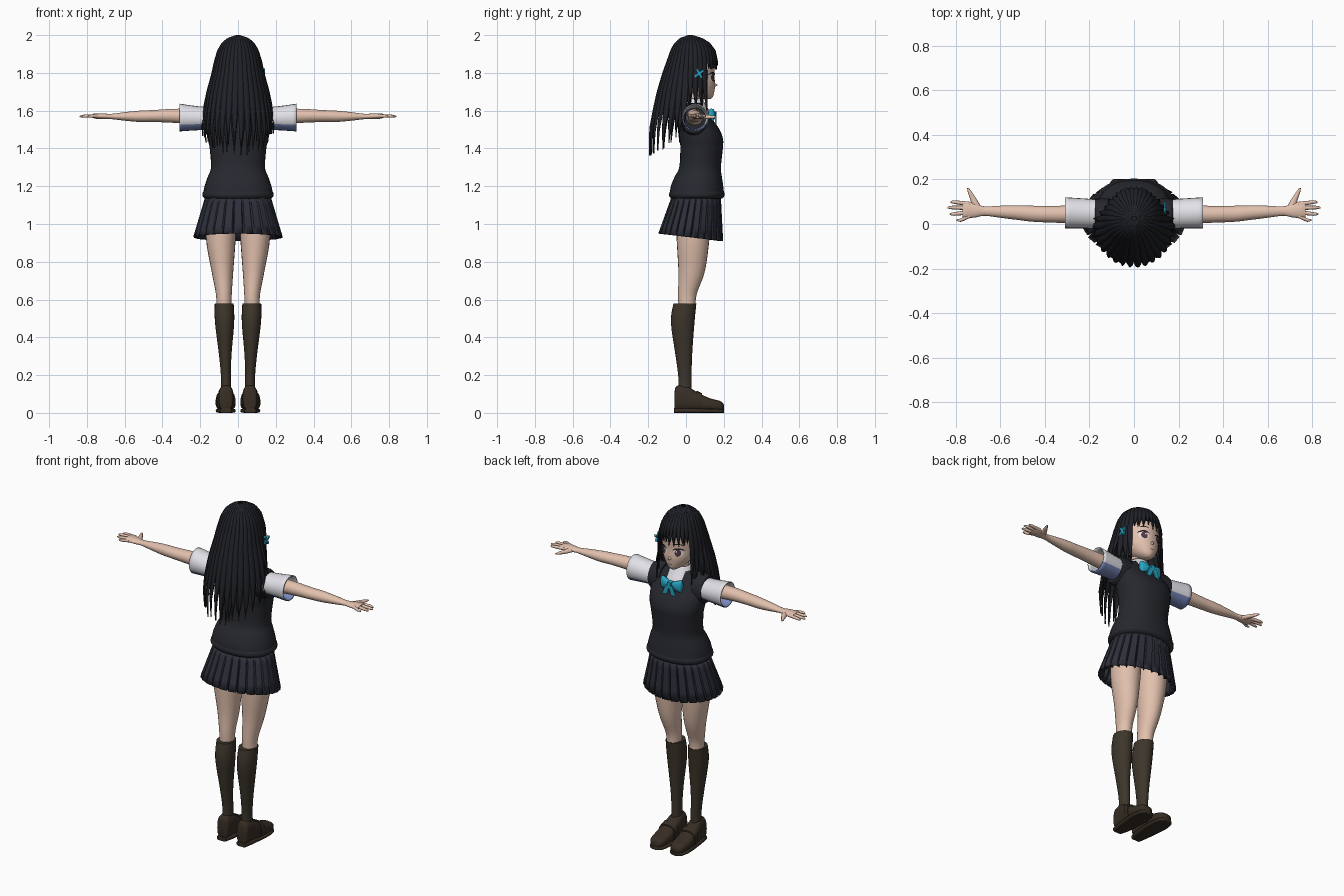
import bpy, bmesh, math, random
from mathutils import Vector, Matrix
from mathutils.bvhtree import BVHTree

random.seed(4)
cube = bpy.data.objects.get("Cube")
if cube:
    bpy.data.objects.remove(cube)


def material(name, *rgb):
    m = bpy.data.materials.new(name)
    m.use_nodes = True
    m.diffuse_color = (*rgb, 1)
    bsdf = next(n for n in m.node_tree.nodes if n.type == 'BSDF_PRINCIPLED')
    bsdf.inputs["Base Color"].default_value = (*rgb, 1)
    return m


SKIN = material("skin", .76, .53, .42)
HAIR = material("black_hair", .014, .015, .02)
VEST = material("charcoal_knit", .02, .021, .027)
SKIRT = material("navy_skirt", .027, .029, .042)
SOCK = material("brown_sock", .046, .036, .024)
SHOE = material("dark_leather", .038, .027, .018)
WHITE = material("white_cloth", .76, .75, .8)
SHADE = material("blue_cloth", .19, .25, .5)
TEAL = material("teal_ribbon", .02, .38, .56)
EYE = material("eye_brown", .09, .035, .05)


def finish(name, bm, mats, mirror=False, thick=0, angle=50, rule=None):
    """Turn a bmesh into an object with shading, materials and modifiers."""
    bmesh.ops.recalc_face_normals(bm, faces=bm.faces)
    for f in bm.faces:
        f.smooth = True
        if rule and rule(f.calc_center_median(), f.normal):
            f.material_index = 1
    me = bpy.data.meshes.new(name)
    bm.to_mesh(me)
    bm.free()
    for m in mats:
        me.materials.append(m)
    me.set_sharp_from_angle(angle=math.radians(angle))
    ob = bpy.data.objects.new(name, me)
    bpy.context.collection.objects.link(ob)
    if thick:
        ob.modifiers.new("thickness", 'SOLIDIFY').thickness = thick
    if mirror:
        ob.modifiers.new("mirror", 'MIRROR')
    return ob


def spline(rows, steps):
    """Smoothly interpolate between cross-sections."""
    out = []
    for i in range(len(rows) - 1):
        p, q, r, s = (rows[max(i - 1, 0)], rows[i], rows[i + 1], rows[min(i + 2, len(rows) - 1)])
        for k in range(steps):
            t = k / steps
            out.append([b + t * ((c - a) / 2 + t * (a - 2.5 * b + 2 * c - d / 2
                        + t * (1.5 * (b - c) + (d - a) / 2))) for a, b, c, d in zip(p, q, r, s)])
    return out + [rows[-1]]


def loft(name, axis, rows, *mats, n=24, power=1, steps=4, caps=True, **kw):
    """Rows are (position on axis, low a, high a, low b, high b)."""
    bm = bmesh.new()
    rings = []
    for t, a0, a1, b0, b1 in spline(rows, steps):
        ring = []
        for i in range(n):
            c, s = math.cos(math.tau * i / n), math.sin(math.tau * i / n)
            a = (a0 + a1) / 2 + (a1 - a0) / 2 * math.copysign(abs(c) ** power, c)
            b = (b0 + b1) / 2 + (b1 - b0) / 2 * math.copysign(abs(s) ** power, s)
            ring.append(bm.verts.new({'x': (t, a, b), 'y': (a, t, b), 'z': (a, b, t)}[axis]))
        rings.append(ring)
    for lo, hi in zip(rings, rings[1:]):
        for i in range(n):
            j = (i + 1) % n
            bm.faces.new((lo[i], lo[j], hi[j], hi[i]))
    if caps:
        bm.faces.new(rings[0])
        bm.faces.new(rings[-1])
    return finish(name, bm, mats, **kw)


def centred(rows):
    return [(z, -h, h, b0, b1) for z, h, b0, b1 in rows]


def box(name, place, size, mat, rot=0, axis='Y', **kw):
    bm = bmesh.new()
    m = Matrix.Translation(place) @ Matrix.Rotation(math.radians(rot), 4, axis) @ Matrix.Diagonal((*size, 1))
    bmesh.ops.create_cube(bm, size=1, matrix=m)
    return finish(name, bm, [mat], angle=30, **kw)


# Legs, socks and shoes
loft("legs", 'z', [(.56, .035, .115, -.04, .05), (.63, .033, .117, -.042, .057), (.75, .025, .14, -.04, .1),
                   (.93, .012, .17, -.05, .125), (1.14, .005, .165, -.055, .14)], SKIN, mirror=True)
loft("socks", 'z', [(.08, .035, .095, -.045, .03), (.18, .037, .09, -.04, .03), (.3, .035, .1, -.055, .032),
                    (.48, .02, .122, -.08, .045), (.58, .023, .123, -.066, .055)], SOCK, mirror=True)
loft("shoes", 'y', [(-.062, .045, .085, .02, .09), (-.052, .028, .1, .01, .14), (0, .023, .105, .01, .145),
                    (.05, .02, .112, .01, .115), (.12, .016, .116, .01, .08), (.18, .025, .108, .01, .063),
                    (.2, .045, .09, .015, .045)], SHOE, power=.75, mirror=True)
loft("soles", 'y', [(-.064, .035, .095, 0, .025), (0, .02, .106, 0, .025), (.12, .013, .118, 0, .022),
                    (.185, .024, .108, 0, .02), (.202, .045, .09, 0, .02)], SHOE, power=.5, mirror=True)
loft("shoe_straps", 'y', [(.055, .014, .117, .01, .118), (.085, .012, .119, .01, .104)],
     SHOE, power=.75, steps=1, mirror=True)

# Pleated skirt
bm = bmesh.new()
PLEATS = 26
rings = []
for k in range(5):
    t = k / 4
    ring = []
    for i in range(PLEATS * 3):
        a = math.tau * (i // 3 + (0, .12, .9)[i % 3]) / PLEATS
        r = 1 - (.09 * t + .02) * (i % 3 == 0) + .015 * t * (i % 3 == 1)
        y = .055 - .03 * t + (.13 + .04 * t) * r * math.sin(a)
        z = 1.15 - t * (.22 + .02 * math.sin(a))
        ring.append(bm.verts.new(((.172 + .062 * t) * r * math.cos(a), y, z)))
    rings.append(ring)
for lo, hi in zip(rings, rings[1:]):
    for i in range(len(lo)):
        j = (i + 1) % len(lo)
        bm.faces.new((lo[i], lo[j], hi[j], hi[i]))
finish("skirt", bm, [SKIRT], thick=.004, angle=25)

# Knitted vest with hem band and armholes
loft("vest", 'z', centred([(1.13, .16, -.07, .18), (1.15, .183, -.085, .2), (1.2, .177, -.08, .197),
     (1.25, .16, -.06, .19), (1.3, .143, -.036, .185), (1.4, .15, -.03, .195), (1.45, .16, -.034, .196),
     (1.5, .165, -.036, .178), (1.55, .165, -.032, .143), (1.6, .142, -.022, .11), (1.64, .075, -.01, .085)]),
     VEST, n=36, power=.9)
loft("hem_band", 'z', centred([(1.135, .175, -.08, .192), (1.148, .188, -.089, .203), (1.165, .187, -.088, .203),
     (1.178, .177, -.08, .195)]), VEST, n=36, power=.9)
loft("armholes", 'x', [(.1, -.03, .115, 1.47, 1.64), (.155, -.03, .115, 1.47, 1.64), (.175, -.024, .112, 1.48, 1.63)],
     VEST, mirror=True)

# Sleeves, arms and hands
loft("sleeves", 'x', [(.12, -.02, .105, 1.495, 1.62), (.2, -.02, .113, 1.497, 1.622), (.31, -.02, .12, 1.49, 1.637)],
     WHITE, SHADE, caps=False, thick=.006, mirror=True, rule=lambda c, n: n.z < -.45)
loft("arms", 'x', [(.15, .0, .09, 1.52, 1.61), (.33, .005, .082, 1.535, 1.61), (.45, .01, .082, 1.54, 1.603),
                   (.52, .018, .084, 1.54, 1.6), (.6, .028, .082, 1.547, 1.592), (.67, .037, .079, 1.555, 1.583),
                   (.71, .03, .09, 1.555, 1.585), (.75, .026, .1, 1.557, 1.586), (.77, .03, .098, 1.562, 1.582)],
     SKIN, mirror=True)
for label, y0, y1, tip in (("index", .09, .098, .825), ("middle", .072, .074, .838),
                           ("ring", .053, .045, .828), ("little", .036, .018, .798)):
    loft(label + "_fingers", 'x', [(.74, y0 - .01, y0 + .01, 1.562, 1.582),
         (tip - .02, y1 - .008, y1 + .008, 1.563, 1.579), (tip, y1 - .003, y1 + .003, 1.566, 1.572)],
         SKIN, n=10, steps=3, mirror=True)
loft("thumbs", 'y', [(.06, .68, .725, 1.555, 1.58), (.1, .7, .733, 1.555, 1.578), (.14, .726, .746, 1.558, 1.575),
                     (.162, .742, .75, 1.562, 1.57)], SKIN, n=10, mirror=True)

# Neck, collar and bow
loft("neck", 'z', centred([(1.56, .05, -.01, .085), (1.63, .04, .0, .075), (1.72, .04, .0, .08)]), SKIN)
loft("collar", 'z', centred([(1.585, .085, -.03, .133), (1.625, .07, -.022, .108), (1.665, .048, -.01, .085)]),
     WHITE, caps=False, thick=.006)
loft("bow_loops", 'x', [(.004, .13, .15, 1.57, 1.59), (.03, .122, .157, 1.552, 1.602), (.06, .118, .15, 1.54, 1.612),
                        (.068, .122, .142, 1.55, 1.602)], TEAL, n=12, power=.8, mirror=True)
box("bow_knot", (0, .147, 1.58), (.024, .03, .03), TEAL)
box("bow_tails", (.022, .158, 1.543), (.026, .008, .065), TEAL, rot=-22, mirror=True)

# Head, with the scalp coloured as hair
head = loft("head", 'z', centred([(1.662, .015, .09, .13), (1.675, .038, .05, .143), (1.7, .064, .0, .15),
            (1.74, .09, -.04, .154), (1.79, .102, -.065, .15), (1.85, .107, -.075, .152), (1.92, .09, -.055, .135),
            (1.965, .05, -.02, .09), (1.98, .01, .01, .04)]), SKIN, HAIR, n=32,
            rule=lambda c, n: c.z > 1.865 or c.y < .02)
loft("nose", 'y', [(.14, -.013, .013, 1.722, 1.752), (.16, -.006, .006, 1.729, 1.742),
                   (.167, -.002, .002, 1.733, 1.737)], SKIN, n=10)
loft("ears", 'x', [(.09, .02, .05, 1.74, 1.79), (.113, .015, .05, 1.738, 1.795), (.118, .022, .042, 1.75, 1.785)],
     SKIN, n=12, mirror=True)
surface = BVHTree.FromPolygons([v.co for v in head.data.vertices], [p.vertices for p in head.data.polygons])


def decal(name, x, z, rx, rz, lift, mat, bend=0, **kw):
    """A thin oval laid on the face."""
    bm = bmesh.new()
    bmesh.ops.create_circle(bm, cap_ends=True, cap_tris=True, segments=18, radius=1)
    bmesh.ops.subdivide_edges(bm, edges=bm.edges, cuts=1, use_grid_fill=True)
    for v in bm.verts:
        px, pz = x + rx * v.co.x, z + rz * v.co.y - bend * v.co.x ** 2
        hit = surface.ray_cast(Vector((px, 1, pz)), Vector((0, -1, 0)))[0]
        v.co = (px, hit.y + lift, pz)
    finish(name, bm, [mat], **kw)


decal("eye_whites", .046, 1.775, .025, .022, .002, WHITE, mirror=True)
decal("irises", .045, 1.775, .016, .021, .004, EYE, mirror=True)
decal("eye_glints", .04, 1.783, .004, .005, .006, WHITE, mirror=True)
decal("lashes", .048, 1.8, .03, .005, .005, HAIR, bend=.01, mirror=True)
decal("brows", .046, 1.828, .024, .003, .003, HAIR, bend=.005, mirror=True)
decal("mouth", 0, 1.7, .014, .002, .002, EYE)

# Hair envelope: height, half width, back, front
ENVELOPE = [(2, .012, .01, .035), (1.985, .055, -.03, .085), (1.96, .085, -.06, .125), (1.92, .108, -.082, .155),
            (1.86, .126, -.102, .168), (1.8, .138, -.124, .168), (1.7, .165, -.153, .175),
            (1.6, .185, -.175, .19), (1.5, .195, -.193, .2), (1.33, .17, -.195, .2)]


def hair_point(a, z, scale):
    for p, q in zip(ENVELOPE, ENVELOPE[1:]):
        if z >= q[0]:
            break
    t = (p[0] - z) / (p[0] - q[0])
    half, back, front = (u + (v - u) * t for u, v in zip(p[1:], q[1:]))
    c, mid = math.cos(a), .025
    half += (min(half, .135) - half) * min(1, max(0, -c * 2.5))
    y = (mid - back) * c if c > 0 else (front - mid) * c
    return half * math.sin(a) * scale, mid - y * scale, z


def hair_end(a):
    d = abs((a + math.pi) % math.tau - math.pi)
    if d > 2.2:
        return 1.825 + random.uniform(-.008, .02)
    if d > 1.95:
        return 1.58 + random.uniform(-.01, .02)
    if d > 1.4:
        return 1.61 + random.uniform(-.02, .03)
    return 1.36 + .06 * d + random.uniform(-.02, .05)


# Hair locks fall from the crown in two layers
bm = bmesh.new()
for count, scale in ((34, .985), (27, .94)):
    for i in range(count):
        a0 = math.tau * (i + .5) / count
        end = hair_end(a0)
        rows = []
        for k in range(19):
            s = k / 18
            z = 2 - (2 - end) * s ** 1.7
            w = math.pi / count * 1.25 * (1 - .97 * max(0, (s - .65) / .35) ** 1.6)
            rows.append([bm.verts.new(hair_point(a0 + w * j / 2, z, scale + .03 * (1 - j * j / 4)))
                         for j in range(-2, 3)])
        for lo, hi in zip(rows, rows[1:]):
            for j in range(4):
                bm.faces.new((lo[j], lo[j + 1], hi[j + 1], hi[j]))
finish("hair_locks", bm, [HAIR], thick=.003, angle=60)

# Crossed hair clip on one side
for side, tilt in (("front", 35), ("back", -60)):
    box("hair_clip_" + side, (.138, .07, 1.797), (.012, .056, .012), TEAL, rot=tilt, axis='X')
